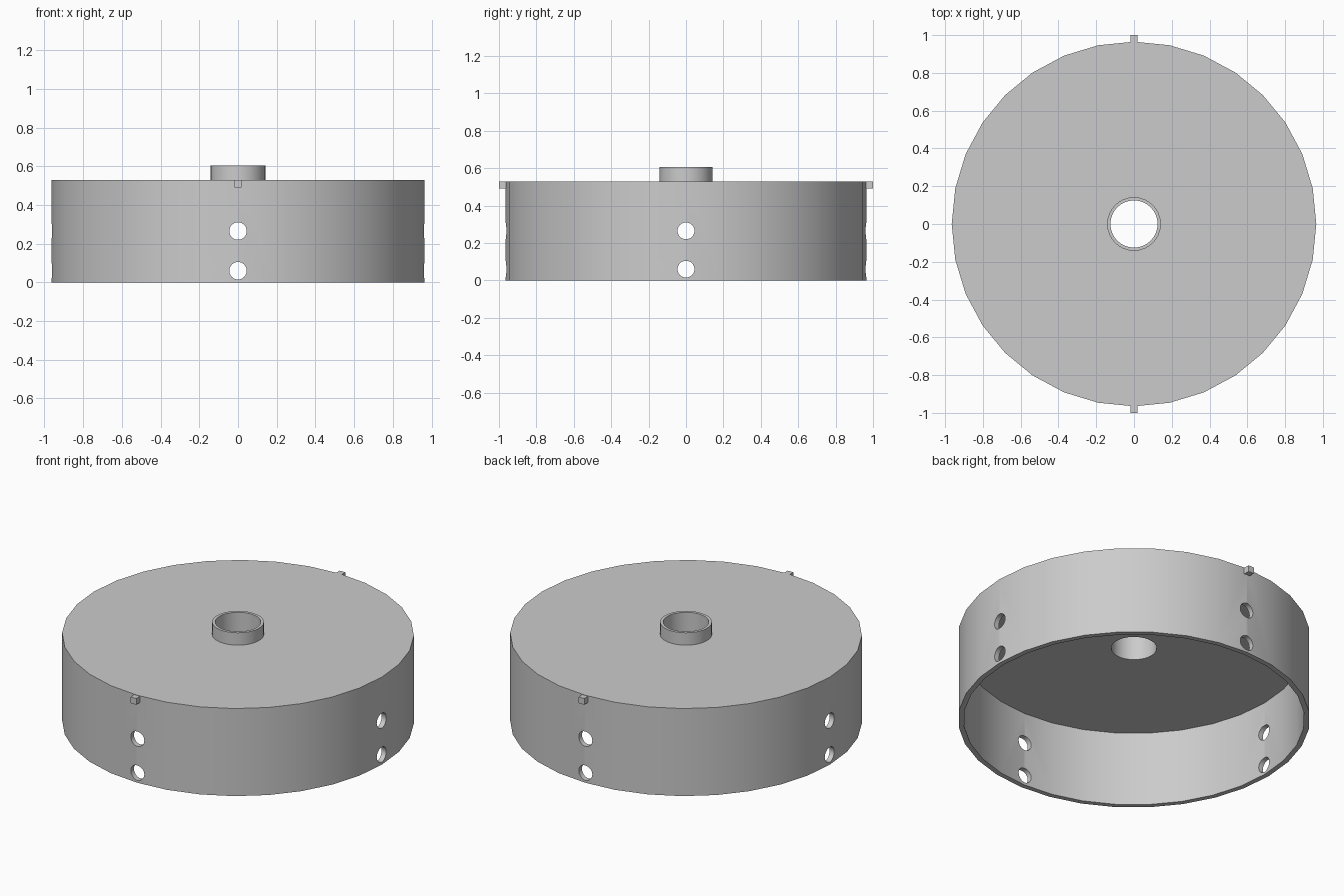
import bpy, bmesh
from math import pi, sin, cos

old = bpy.data.objects.get("Cube")
if old:
    bpy.data.objects.remove(old)

SIDES = 32
RADIUS, WALL = 0.965, 0.03
TOP, CEILING, HUB_TOP = 0.53, 0.452, 0.605
HUB_OUTER, HUB_INNER = 0.142, 0.125

grey = bpy.data.materials.new("plain grey")
grey.use_nodes = True
grey.diffuse_color = (0.6, 0.6, 0.6, 1)
grey.node_tree.nodes["Principled BSDF"].inputs["Base Color"].default_value = (0.6, 0.6, 0.6, 1)


def lathe(name, profile):
    """Spin a closed (radius, z) outline around the z axis."""
    bm = bmesh.new()
    rings = []
    for i in range(SIDES):
        a = 2 * pi * i / SIDES
        rings.append([bm.verts.new((r * cos(a), r * sin(a), z)) for r, z in profile])
    n = len(profile)
    for i in range(SIDES):
        a, b = rings[i], rings[(i + 1) % SIDES]
        for j in range(n):
            k = (j + 1) % n
            bm.faces.new((a[j], b[j], b[k], a[k]))
    bmesh.ops.recalc_face_normals(bm, faces=bm.faces)
    mesh = bpy.data.meshes.new(name)
    bm.to_mesh(mesh)
    bm.free()
    mesh.materials.append(grey)
    obj = bpy.data.objects.new(name, mesh)
    bpy.context.collection.objects.link(obj)
    return obj


def activate(obj):
    bpy.ops.object.select_all(action='DESELECT')
    obj.select_set(True)
    bpy.context.view_layer.objects.active = obj


# Open-bottomed drum with a thick lid and a hollow hub
drum = lathe("drum_with_hub", [
    (RADIUS, 0), (RADIUS, TOP), (HUB_OUTER, TOP), (HUB_OUTER, HUB_TOP),
    (HUB_INNER, HUB_TOP), (HUB_INNER, CEILING),
    (RADIUS - WALL, CEILING), (RADIUS - WALL, 0)])

# Two rows of holes bored straight through the wall along both axes
for rotation in ((pi / 2, 0, 0), (0, pi / 2, 0)):
    for z in (0.06, 0.265):
        bpy.ops.mesh.primitive_cylinder_add(vertices=32, radius=0.045, depth=2.4,
                                            location=(0, 0, z), rotation=rotation)
        cutter = bpy.context.object
        cutter.name = "hole_cutter"
        cutter.hide_render = True
        cutter.data.materials.append(grey)
        cut = drum.modifiers.new("hole", 'BOOLEAN')
        cut.operation = 'DIFFERENCE'
        cut.solver = 'EXACT'
        cut.object = cutter
        activate(drum)
        bpy.ops.object.modifier_apply(modifier=cut.name)
        bpy.data.objects.remove(cutter)

activate(drum)
bpy.ops.object.shade_smooth_by_angle(angle=pi / 6)

# Small square lugs at the front and back of the rim
for name, side in (("front_lug", -1), ("back_lug", 1)):
    bpy.ops.mesh.primitive_cube_add(size=1, location=(0, side * 0.975, 0.509))
    lug = bpy.context.object
    lug.name = name
    lug.scale = (0.038, 0.05, 0.038)
    lug.data.materials.append(grey)
